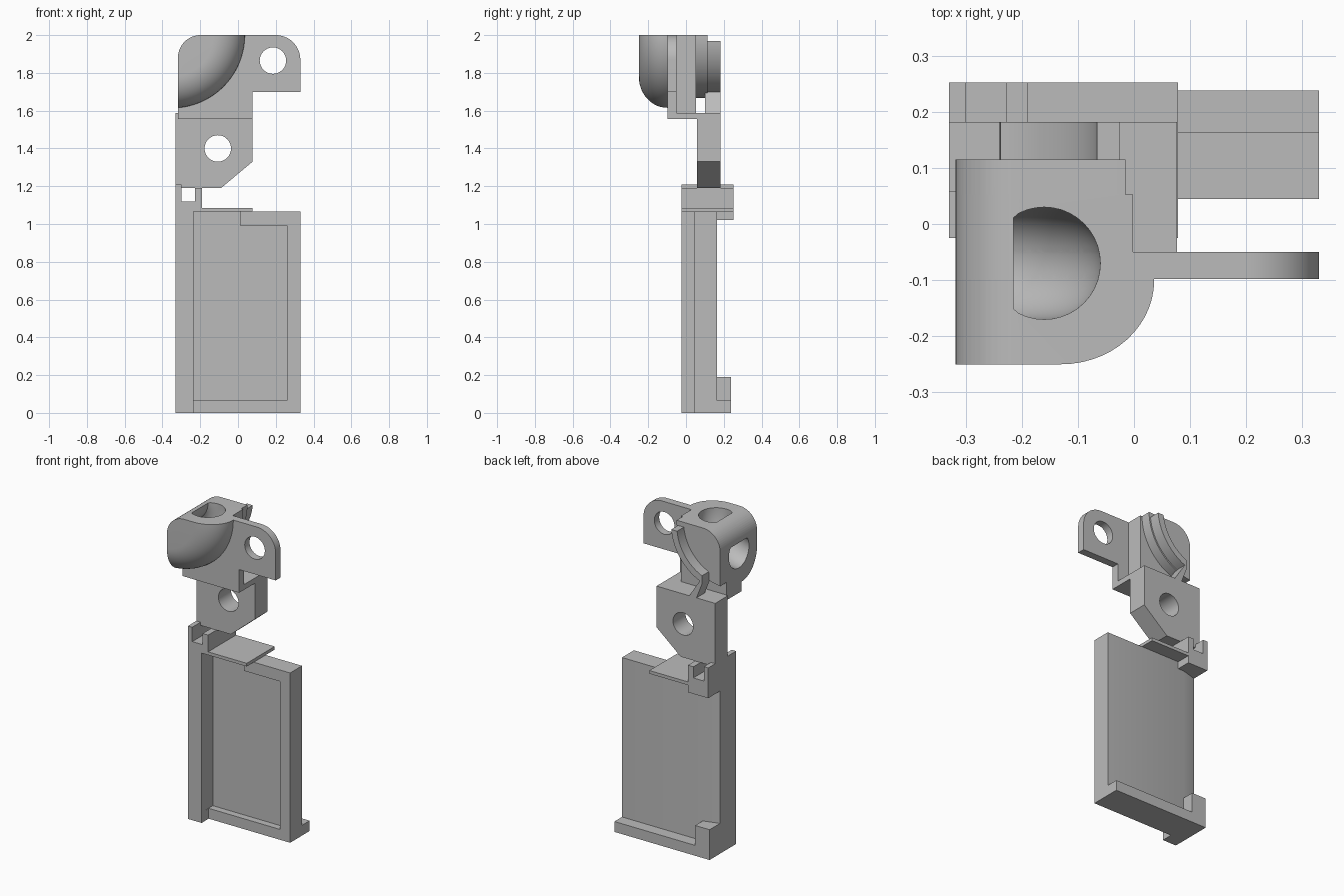
import bpy, bmesh, math

cube = bpy.data.objects.get("Cube")
if cube:
    bpy.data.objects.remove(cube, do_unlink=True)

grey = bpy.data.materials.new("plain_grey")
grey.use_nodes = True
grey.diffuse_color = (0.5, 0.5, 0.5, 1)
grey.node_tree.nodes["Principled BSDF"].inputs["Base Color"].default_value = (0.5, 0.5, 0.5, 1)


def finish(name, bm):
    bmesh.ops.recalc_face_normals(bm, faces=bm.faces[:])
    mesh = bpy.data.meshes.new(name)
    bm.to_mesh(mesh)
    bm.free()
    mesh.materials.append(grey)
    ob = bpy.data.objects.new(name, mesh)
    bpy.context.collection.objects.link(ob)
    return ob


def prism(name, pts, lo, hi, axis="y"):
    """Extrude an xz outline along y, or an xy outline along z."""
    bm = bmesh.new()
    def rings(h):
        return [bm.verts.new((a, h, b) if axis == "y" else (a, b, h)) for a, b in pts]
    r0, r1 = rings(lo), rings(hi)
    bm.faces.new(r0)
    bm.faces.new(r1)
    n = len(pts)
    for i in range(n):
        j = (i + 1) % n
        bm.faces.new((r0[i], r0[j], r1[j], r1[i]))
    return finish(name, bm)


def box(name, x0, x1, y0, y1, z0, z1):
    return prism(name, [(x0, z0), (x1, z0), (x1, z1), (x0, z1)], y0, y1)


def arc(cx, cz, r, a0, a1, n=16):
    angles = [math.radians(a0 + (a1 - a0) * i / n) for i in range(n + 1)]
    return [(cx + r * math.cos(a), cz + r * math.sin(a)) for a in angles]


def revolve(name, profile, cx, cz, a0, a1, n=48):
    """Sweep a closed (radius, y) outline about a y axis through (cx, cz)."""
    bm = bmesh.new()
    loops = []
    for k in range(n + 1):
        a = math.radians(a0 + (a1 - a0) * k / n)
        loops.append([bm.verts.new((cx + r * math.cos(a), y, cz + r * math.sin(a)))
                      for r, y in profile])
    m = len(profile)
    for p, q in zip(loops, loops[1:]):
        for i in range(m):
            j = (i + 1) % m
            bm.faces.new((p[i], p[j], q[j], q[i]))
    bm.faces.new(loops[0])
    bm.faces.new(loops[-1])
    bmesh.ops.remove_doubles(bm, verts=bm.verts[:], dist=1e-6)
    return finish(name, bm)


def boolean(ob, tool, operation="DIFFERENCE"):
    mod = ob.modifiers.new("cut", "BOOLEAN")
    mod.operation, mod.solver, mod.object = operation, "EXACT", tool
    bpy.context.view_layer.update()
    dg = bpy.context.evaluated_depsgraph_get()
    mesh = bpy.data.meshes.new_from_object(ob.evaluated_get(dg))
    ob.modifiers.clear()
    ob.data = mesh


def discard(*tools):
    for t in tools:
        bpy.data.objects.remove(t, do_unlink=True)


def drill(ob, cx, cz, r):
    tool = prism("drill", arc(cx, cz, r, 0, 348.75, 31), -0.5, 0.5)
    boolean(ob, tool)
    discard(tool)


# Lower tray with a raised side column and a shallow front recess
tray = prism("tray", [(-.33, -.025), (-.235, -.025), (-.235, .045), (.33, .045),
                      (.33, .163), (-.23, .163), (-.33, .135)], 0, 1.065, "z")
recess = prism("recess", [(-.236, .065), (.26, .065), (.26, .993), (.01, .993),
                          (.01, 1.1), (-.236, 1.1)], 0, .088)
boolean(tray, recess)
discard(recess)
box("bottom_flange", -.33, .33, .12, .238, 0, .065)
box("flange_corner_block", -.33, -.23, .12, .238, 0, .19)

# Slotted bracket with a thin shelf on top of the tray
prism("slotted_bracket", [(-.33, 1.065), (.078, 1.065), (.078, 1.085), (-.19, 1.085),
                          (-.19, 1.19), (-.228, 1.19), (-.228, 1.12), (-.3, 1.12),
                          (-.3, 1.21), (-.33, 1.21)], -.025, .252)
box("bracket_heel", -.33, -.19, .13, .252, 1.02, 1.066)

# Connecting plate with a hole and a cut corner
link = prism("link_plate", [(-.33, 1.19), (-.09, 1.19), (.077, 1.33), (.077, 1.588),
                            (-.33, 1.588)], .058, .182)
drill(link, -.107, 1.40, .07)
box("floor_slab", -.318, .077, -.097, .06, 1.555, 1.588)

# Upper front plate with a mounting ear
corner = arc(-.198, 1.88, .12, 90, 180)
face = prism("ear_plate", [(-.318, 1.555), (.077, 1.555), (.077, 1.70), (.33, 1.70)]
             + arc(.2, 1.87, .13, 0, 90) + corner, -.098, -.05)
drill(face, .185, 1.865, .07)

# Square core behind the plate
core = prism("elbow_core", [(-.318, 1.588), (-.002, 1.588), (-.002, 2)] + corner, -.051, .053)

# Rounded elbow housing, trimmed to the block outline
CX, CZ = -.35, 2.0
nose = [(.22 + .166 * math.sin(t), -.10 - .15 * math.cos(t))
        for t in (math.pi / 2 * i / 14 for i in range(15))]
housing = revolve("elbow_housing", [(.004, -.25)] + nose
                  + [(.386, -.06), (.335, -.06), (.335, .115), (.004, .115)],
                  CX, CZ, 30, -130, 64)
trim = prism("trim", [(-.318, 1.4), (.2, 1.4), (.2, 2)] + corner, -.4, .4)
boolean(housing, trim, "INTERSECT")

# Curved passage from the top face to the side face
ring = [2 * math.pi * i / 40 for i in range(40)]
passage = revolve("passage", [(max(.135, .19 + .1 * math.cos(a)), -.07 + .1 * math.sin(a))
                              for a in ring], CX, CZ, 25, -125, 60)
for part in (housing, face, core):
    boolean(part, passage)
discard(trim, passage)

# Curved rail on the back of the elbow, ending in a slanted foot
rail = prism("back_rail", arc(CX, CZ, .326, -5.3, -67, 20)
             + [(-.15, 1.588), (-.2, 1.588), (-.24, 1.69)]
             + arc(CX, CZ, .286, -67, -6.0, 20), .10, .182)

# Smooth the curved surfaces and keep the edges sharp
for ob in bpy.context.scene.objects:
    ob.select_set(ob.type == "MESH")
bpy.context.view_layer.objects.active = housing
bpy.ops.object.shade_smooth_by_angle(angle=math.radians(30))
